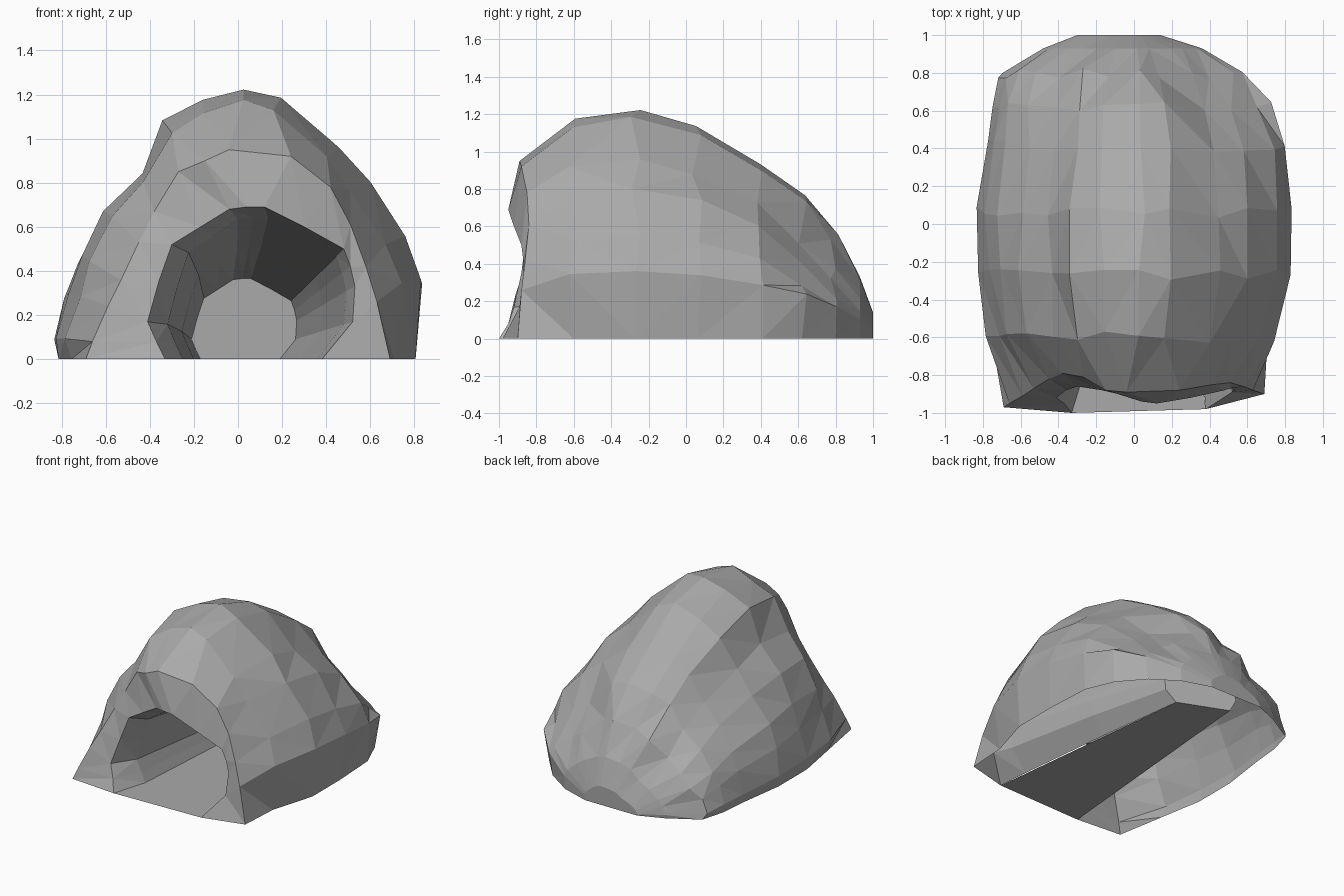
import bpy
import bmesh
import random
from mathutils import Vector

random.seed(4)

cube = bpy.data.objects.get("Cube")
if cube:
    bpy.data.objects.remove(cube, do_unlink=True)

# Single stone colour
stone = bpy.data.materials.new("stone_grey")
stone.use_nodes = True
colour = (0.4, 0.4, 0.4, 1)
stone.diffuse_color = colour
shader = next(n for n in stone.node_tree.nodes if n.type == 'BSDF_PRINCIPLED')
shader.inputs["Base Color"].default_value = colour
shader.inputs["Roughness"].default_value = 0.9


def finish(name, bm):
    """Turn a bmesh into a flat shaded stone object."""
    mesh = bpy.data.meshes.new(name)
    bmesh.ops.triangulate(bm, faces=bm.faces[:], quad_method='SHORT_EDGE')
    bm.to_mesh(mesh)
    bm.free()
    mesh.materials.append(stone)
    obj = bpy.data.objects.new(name, mesh)
    bpy.context.scene.collection.objects.link(obj)
    return obj


def loft(name, rings, cap_first=False, cap_last=False):
    """Skin a series of open arches that share a point count."""
    bm = bmesh.new()
    rows = [[bm.verts.new(p) for p in ring] for ring in rings]
    for a, b in zip(rows, rows[1:]):
        for i in range(len(a) - 1):
            bm.faces.new((a[i], b[i], b[i + 1], a[i + 1]))
    if cap_first:
        bm.faces.new(rows[0])
    if cap_last:
        bm.faces.new(reversed(rows[-1]))
    return finish(name, bm)


def roughen(ring, amount):
    """Chip the arch points, keeping the feet on the ground."""
    def chip():
        return random.uniform(-amount, amount)
    return [p if p.z < 0.001 else p + Vector((chip(), chip() * 2, chip() * 0.5))
            for p in ring]


# Lopsided mound profile: width and height fractions from right to left
profile = [(-.98, 0), (-1, .08), (-.94, .25), (-.87, .38), (-.72, .55),
           (-.54, .69), (-.4, .88), (-.2, .96), (.05, 1), (.22, .96),
           (.54, .78), (.71, .65), (.92, .45), (1, .3), (.97, 0)]


def arch(y, right, left, height, dent=1):
    """One cross-section; dent lowers the left shoulder."""
    return [Vector((u * (right if u < 0 else left), y,
                    v * height * (dent if .3 < u < .95 else 1)))
            for u, v in profile]


# Mound from back to front: y, right width, left width, height, dent
tail = [arch(1, .3, .14, .14), arch(.93, .48, .36, .33)]
body = [arch(.8, .71, .56, .55, .88), arch(.62, .76, .72, .77, .84),
        arch(.41, .78, .81, .94), arch(.06, .83, .83, 1.13),
        arch(-.27, .83, .83, 1.23), arch(-.6, .77, .73, 1.17)]

# Front crest, set back over the right shoulder
crest = [Vector(p) for p in (
    (-.69, -.97, 0), (-.66, -.95, .08), (-.59, -.91, .24), (-.53, -.87, .36),
    (-.45, -.82, .53), (-.38, -.79, .67), (-.27, -.81, .85),
    (-.15, -.88, .9), (-.04, -.89, .95), (.24, -.88, .92),
    (.42, -.85, .78), (.51, -.84, .61), (.58, -.86, .42),
    (.63, -.88, .26), (.69, -.9, 0))]

# Mouth of the cave
mouth = [Vector(p) for p in (
    (-.33, -1, 0), (-.37, -.95, .08), (-.41, -.92, .17), (-.36, -.88, .35),
    (-.3, -.86, .52), (-.17, -.88, .6), (-.04, -.91, .68), (.04, -.94, .69),
    (.12, -.95, .69), (.3, -.92, .6), (.48, -.88, .5), (.51, -.87, .42),
    (.53, -.87, .33), (.52, -.89, .17), (.38, -.98, 0))]

loft("rock_shell", tail + [roughen(r, .016) for r in body] + [crest, mouth],
     cap_first=True)


# Cave lining: it narrows and its roof drops towards a slanted back wall
def inner(y, right_foot, left_foot, height, slant=0):
    scale = (left_foot - right_foot) / .71
    return [Vector((right_foot + (p.x + .33) * scale, y - slant * (p.x + .33),
                    p.z * height)) for p in mouth]


lining = [mouth, inner(-.74, -.25, .36, .93), inner(0, -.2, .28, .74),
          inner(.83, -.17, .19, .53, .21)]
loft("cave_lining", lining, cap_last=True)

# Floor strip from the mouth to the back wall
bm = bmesh.new()
corners = [(-.33, -1), (.38, -.98), (.19, .68), (-.17, .83)]
bm.faces.new([bm.verts.new((x, y, 0)) for x, y in corners])
finish("cave_floor", bm)
